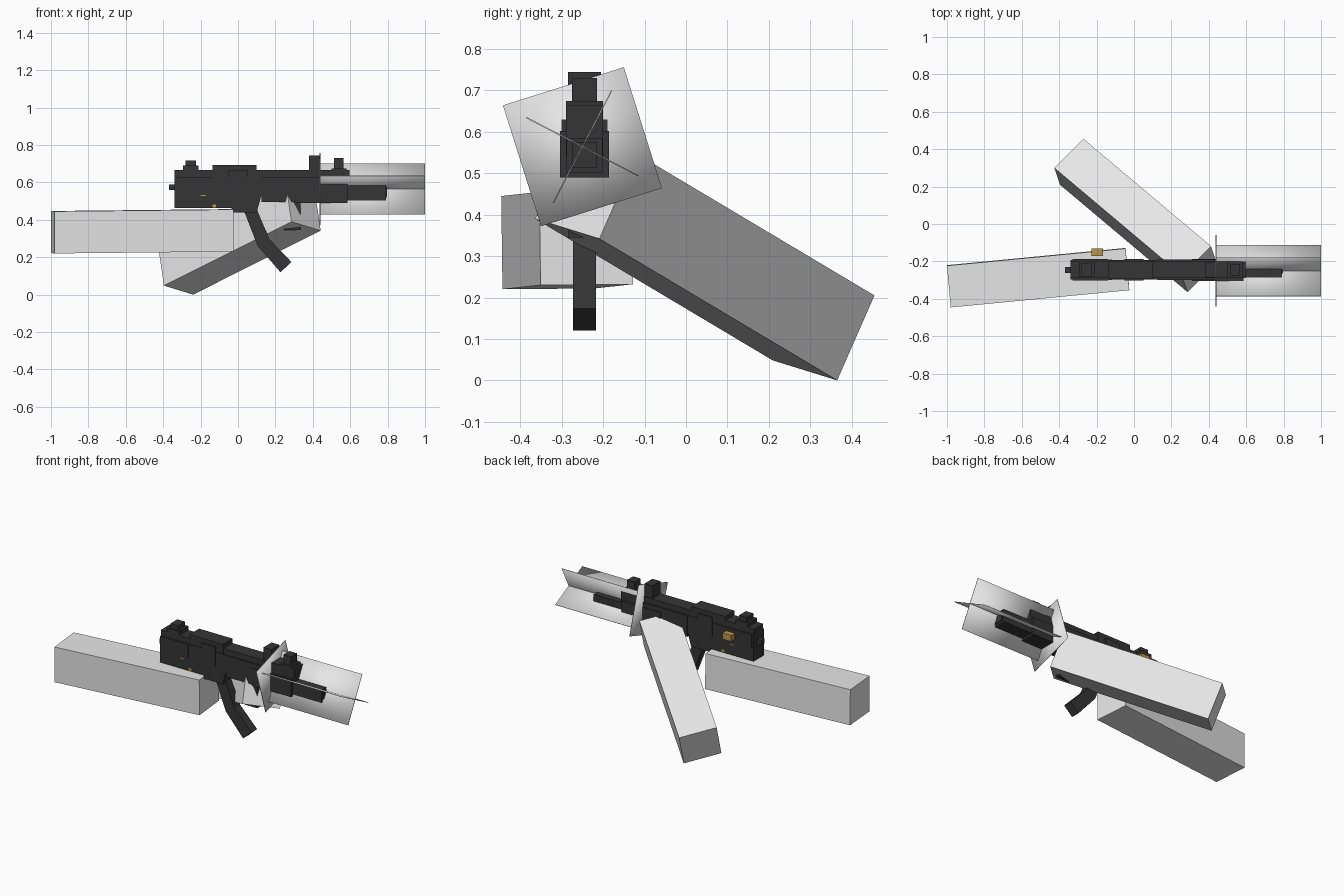
import bpy
import bmesh
import math
from mathutils import Vector

old = bpy.data.objects.get("Cube")
if old:
    bpy.data.objects.remove(old, do_unlink=True)

GUN_Y = -0.245  # centre plane of the weapon


def material(name, rgb):
    mat = bpy.data.materials.new(name)
    mat.use_nodes = True
    mat.diffuse_color = (*rgb, 1)
    mat.node_tree.nodes["Principled BSDF"].inputs["Base Color"].default_value = (*rgb, 1)
    return mat


white = material("white", (0.8, 0.8, 0.8))
dark = material("dark gunmetal", (0.036, 0.036, 0.036))
brass = material("brass", (0.5, 0.3, 0.07))


def finish(name, bm, mat, smooth=False):
    bmesh.ops.recalc_face_normals(bm, faces=bm.faces)
    for face in bm.faces:
        face.smooth = smooth
    mesh = bpy.data.meshes.new(name)
    bm.to_mesh(mesh)
    bm.free()
    mesh.materials.append(mat)
    obj = bpy.data.objects.new(name, mesh)
    bpy.context.collection.objects.link(obj)
    return obj


def slab(name, corner, u, v, w, mat, smooth=False):
    """Box spanned by three edge vectors from one corner."""
    bm = bmesh.new()
    bmesh.ops.create_cube(bm, size=1)
    for vert in bm.verts:
        a, b, c = (t + 0.5 for t in vert.co)
        vert.co = Vector(corner) + Vector(u) * a + Vector(v) * b + Vector(w) * c
    return finish(name, bm, mat, smooth)


def block(name, x0, x1, half, z0, z1, mat=dark, y=GUN_Y):
    """Upright box centred on a y plane."""
    return slab(name, (x0, y - half, z0), (x1 - x0, 0, 0), (0, 2 * half, 0), (0, 0, z1 - z0), mat)


def extrude_profile(name, points, half, mat=dark):
    """Side outline in x and z, extruded across the weapon."""
    bm = bmesh.new()
    face = bm.faces.new([bm.verts.new((x, GUN_Y - half, z)) for x, z in points])
    new = bmesh.ops.extrude_face_region(bm, geom=[face])["geom"]
    moved = [g for g in new if isinstance(g, bmesh.types.BMVert)]
    bmesh.ops.translate(bm, verts=moved, vec=(0, 2 * half, 0))
    return finish(name, bm, mat)


# Arms
slab("right_arm", (-1, -0.22, 0.222), (0.955, 0.092, 0.01), (0.02, -0.223, -0.002),
     (0, -0.003, 0.225), white)
slab("left_arm", (-0.396, 0.21, 0.048), (0.682, -0.574, 0.342), (0.156, 0.155, -0.048),
     (-0.03, 0.09, 0.205), white)

# Receiver and stock
extrude_profile("lower_receiver", [(-0.34, 0.462), (-0.035, 0.462), (-0.035, 0.44), (0.1, 0.44),
                                   (0.125, 0.53), (0.125, 0.63), (-0.34, 0.63)], 0.052)
block("upper_receiver", -0.34, 0.596, 0.045, 0.54, 0.665)
block("receiver_cover", -0.136, 0.1, 0.048, 0.6, 0.692)
block("receiver_side_panel", -0.05, 0.05, 0.057, 0.54, 0.665)
block("stock_side_panel", -0.33, -0.14, 0.057, 0.54, 0.63)
block("rear_nub", -0.37, -0.34, 0.016, 0.56, 0.59)

# Handguard and barrel
block("handguard_rear", 0.125, 0.44, 0.055, 0.495, 0.63)
block("handguard_front", 0.31, 0.585, 0.059, 0.49, 0.602)
block("barrel", 0.585, 0.79, 0.044, 0.502, 0.584)
block("barrel_tip", 0.78, 0.797, 0.03, 0.514, 0.574)
block("foregrip", 0.245, 0.335, 0.04, 0.345, 0.5)

# Sights
block("rear_sight_base", -0.295, -0.21, 0.045, 0.66, 0.69)
block("rear_sight", -0.28, -0.225, 0.035, 0.69, 0.718)
block("middle_sight", 0.38, 0.436, 0.04, 0.66, 0.745)
block("front_sight_base", 0.5, 0.58, 0.045, 0.6, 0.675)
block("front_sight", 0.512, 0.565, 0.03, 0.67, 0.73)

# Curved magazine
extrude_profile("magazine", [(0.035, 0.44), (0.105, 0.26), (0.227, 0.12), (0.286, 0.174),
                             (0.168, 0.296), (0.09, 0.48)], 0.028)

# Ejected casing and brass side marks
block("casing", -0.227, -0.165, 0.02, 0.582, 0.62, brass, -0.15)
block("selector_mark", -0.2, -0.172, 0.0545, 0.526, 0.532, brass)
block("trigger_mark", -0.137, -0.118, 0.0545, 0.466, 0.482, brass)

# Muzzle flash: two crossed sheets and one facing sheet, thin with soft shading
SIDE, THIN, START, END = 0.306, 0.003, 0.437, 1.0
centre = Vector((START, -0.25, 0.564))


def flash_axes(degrees):
    a = math.radians(degrees)
    return Vector((0, math.cos(a), math.sin(a))), Vector((0, -math.sin(a), math.cos(a)))


for i, angle in enumerate((62.5, -27.5)):
    wide, normal = flash_axes(angle)
    slab(f"flash_sheet_{i + 1}", centre - wide * SIDE / 2 - normal * THIN / 2,
         (END - START, 0, 0), wide * SIDE, normal * THIN, white, True)
wide, tall = flash_axes(17.5)
slab("flash_facing_sheet", centre - (wide + tall) * SIDE / 2, (THIN, 0, 0),
     wide * SIDE, tall * SIDE, white, True)
